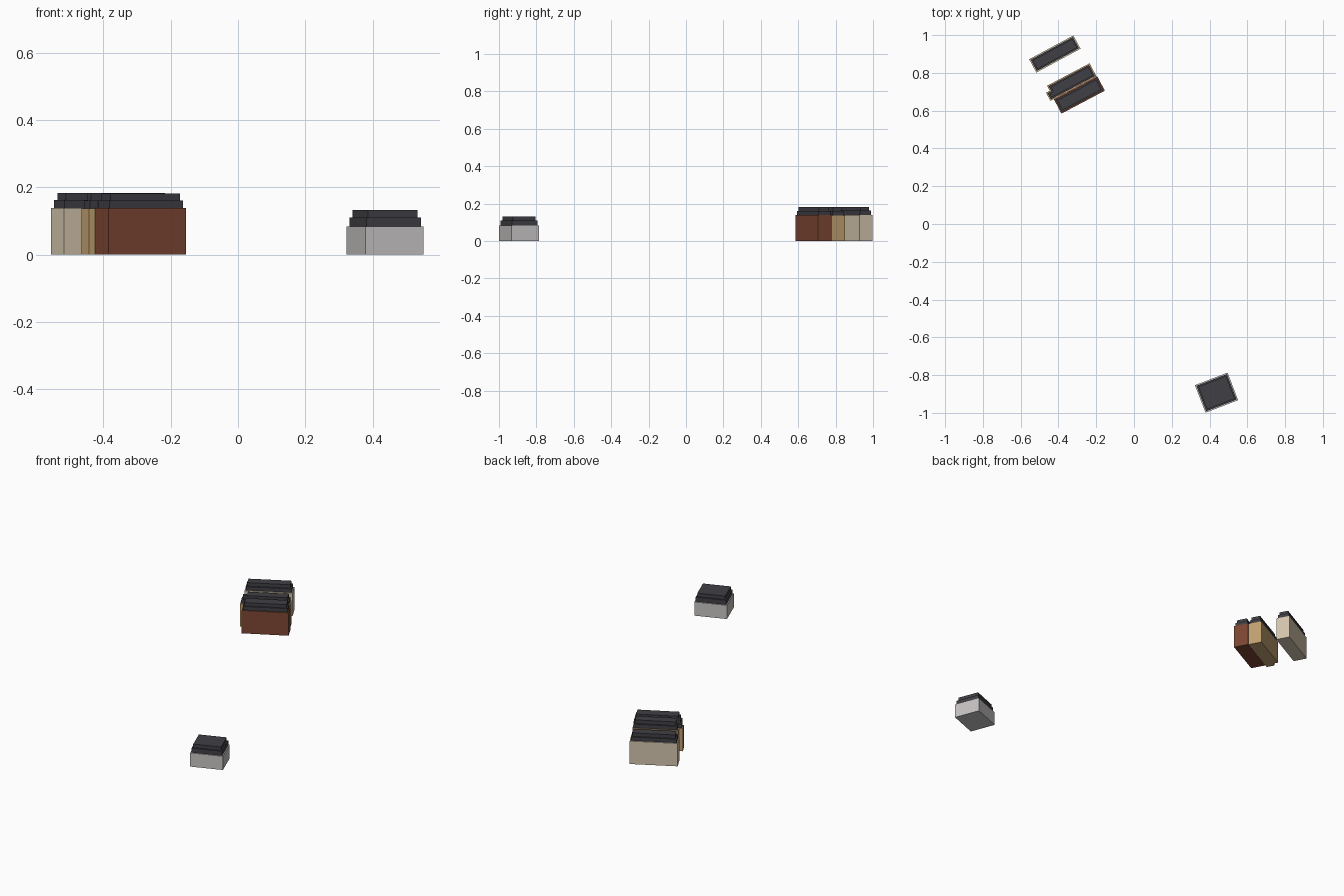
import bpy, bmesh, math
from mathutils import Vector, Matrix

if "Cube" in bpy.data.objects:
    bpy.data.objects.remove(bpy.data.objects["Cube"])


def material(name, rgb):
    """Flat colour from 0-255 sRGB, stored as linear."""
    lin = [((c / 255 + 0.055) / 1.055) ** 2.4 for c in rgb]
    m = bpy.data.materials.new(name)
    m.diffuse_color = (*lin, 1)
    m.use_nodes = True
    m.node_tree.nodes["Principled BSDF"].inputs["Base Color"].default_value = m.diffuse_color
    return m


ROOF = material("charcoal roof", (64, 62, 68))
BEIGE = material("beige wall", (212, 197, 173))
TAN = material("tan wall", (193, 160, 112))
BROWN = material("red brown wall", (124, 70, 50))
GREY = material("pale grey wall", (198, 195, 194))


def rect(u0, u1, v0, v1):
    return [(u0, v0), (u1, v0), (u1, v1), (u0, v1)]


def inset(poly, d):
    """Move every edge of a counter-clockwise right-angled outline inward."""
    out = []
    for i, p in enumerate(poly):
        p = Vector(p)
        a = (p - Vector(poly[i - 1])).normalized()
        b = (Vector(poly[(i + 1) % len(poly)]) - p).normalized()
        n = Vector((-a.y, a.x)) + Vector((-b.y, b.x))
        out.append(tuple(p + n * d))
    return out


def prism(name, poly, z0, z1, mat, place):
    bm = bmesh.new()
    base = bm.faces.new([bm.verts.new((x, y, z0)) for x, y in poly])
    top = bmesh.ops.extrude_face_region(bm, geom=[base])["geom"]
    verts = [g for g in top if isinstance(g, bmesh.types.BMVert)]
    bmesh.ops.translate(bm, verts=verts, vec=(0, 0, z1 - z0))
    bmesh.ops.recalc_face_normals(bm, faces=bm.faces)
    me = bpy.data.meshes.new(name)
    bm.to_mesh(me)
    bm.free()
    me.materials.append(mat)
    ob = bpy.data.objects.new(name, me)
    ob.matrix_world = place
    bpy.context.collection.objects.link(ob)


def house(name, poly, heights, mat, centre, angle):
    """Walls with two stepped roof tiers."""
    place = Matrix.Translation((*centre, 0)) @ Matrix.Rotation(math.radians(angle), 4, 'Z')
    wall, eave, ridge = heights
    prism(name + "_walls", poly, 0, wall, mat, place)
    prism(name + "_lower_roof", inset(poly, 0.0062), wall, eave, ROOF, place)
    prism(name + "_upper_roof", inset(poly, 0.0137), eave, ridge, ROOF, place)


# detached beige house at the back
house("back_house", rect(-0.133, 0.133, -0.04, 0.04),
      (0.139, 0.162, 0.183), BEIGE, (-0.419, 0.90), 28.3)

# adjoining pair: tan house with a small side bay, brown house in front
house("middle_house",
      [(-0.086, 0.783), (0.19, 0.783), (0.19, 0.862), (-0.064, 0.862),
       (-0.064, 0.832), (-0.086, 0.832)],
      (0.137, 0.161, 0.183), TAN, (0, 0), 27.9)
house("front_house", rect(-0.066, 0.194, 0.696, 0.782),
      (0.139, 0.161, 0.181), BROWN, (0, 0), 27.9)

# low grey house on its own
house("low_house", rect(-0.0925, 0.0925, -0.078, 0.078),
      (0.083, 0.110, 0.132), GREY, (0.437, -0.893), 21)
